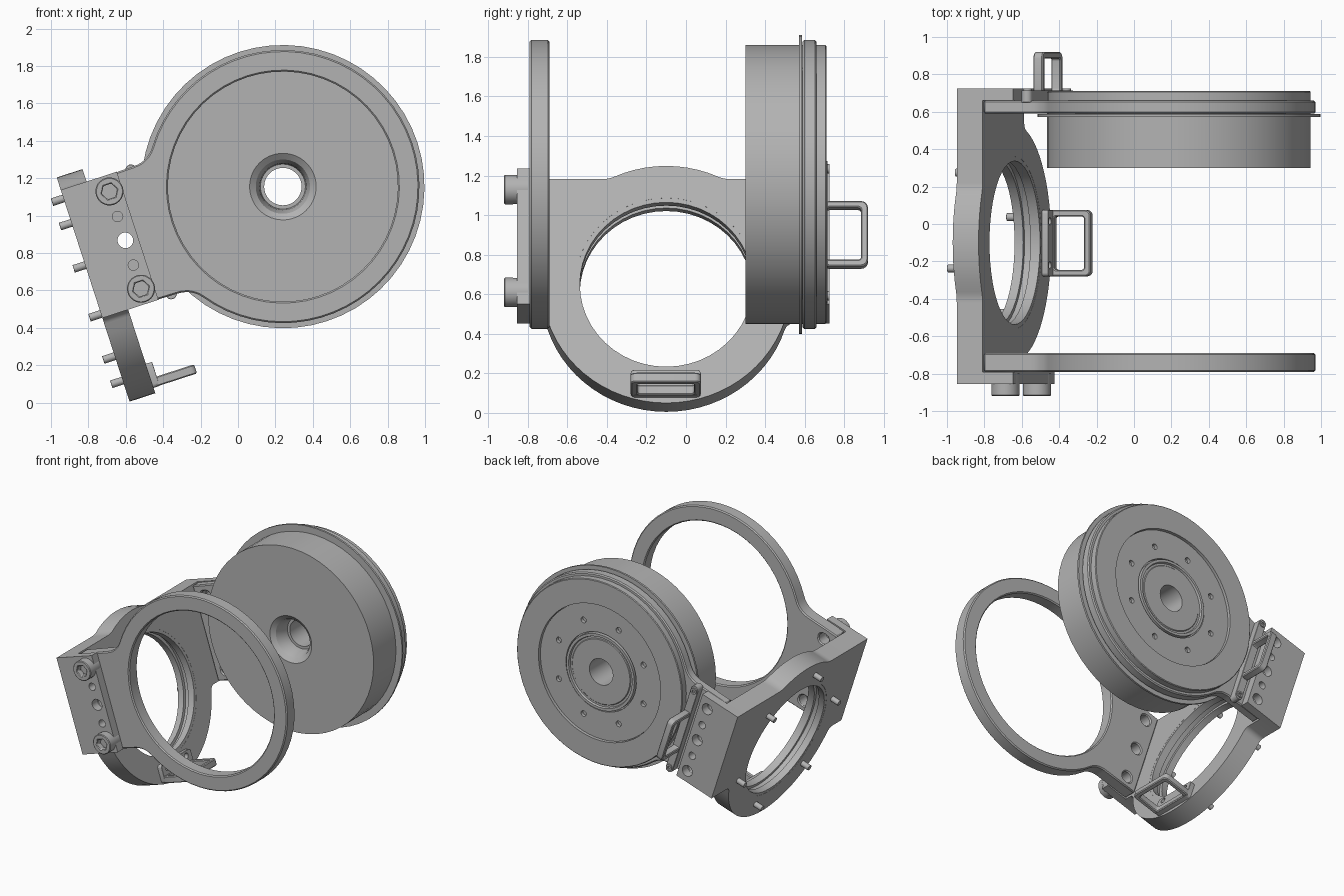
import bpy, bmesh, math
from mathutils import Matrix, Vector

if "Cube" in bpy.data.objects:
    bpy.data.objects.remove(bpy.data.objects["Cube"])

grey = bpy.data.materials.new("machined_grey")
grey.use_nodes = True
grey.diffuse_color = (0.45, 0.45, 0.45, 1)
grey.node_tree.nodes["Principled BSDF"].inputs["Base Color"].default_value = (0.45, 0.45, 0.45, 1)

# Working frame: origin on the ring axis, u / v axes tilted about y
TILT = Matrix.Translation((0.24, 0, 1.155)) @ Matrix.Rotation(math.radians(-18), 4, 'Y')
# Maps profile coordinates (a, b) and depth t to the tilted frame
AXES = {
    'u': lambda a, b, t: (t, a, b),   # profile in y, v
    'y': lambda a, b, t: (a, t, b),   # profile in u, v
    'v': lambda a, b, t: (a, b, t),   # profile in u, y
}


def finish(name, bm, bevel=0):
    bmesh.ops.recalc_face_normals(bm, faces=bm.faces)
    me = bpy.data.meshes.new(name)
    bm.to_mesh(me)
    bm.free()
    me.materials.append(grey)
    me.polygons.foreach_set("use_smooth", [True] * len(me.polygons))
    me.set_sharp_from_angle(angle=math.radians(30))
    ob = bpy.data.objects.new(name, me)
    ob.matrix_world = TILT
    bpy.context.collection.objects.link(ob)
    if bevel:
        mod = ob.modifiers.new("edge_chamfer", 'BEVEL')
        mod.width = bevel
        mod.segments = 1
        mod.limit_method = 'ANGLE'
        mod.angle_limit = math.radians(50)
    return ob


def prism(name, axis, loops, t0, t1, bevel=0):
    """Extrude an outline (first loop) with holes (other loops)."""
    bm = bmesh.new()
    put = AXES[axis]
    for loop in loops:
        vs = [bm.verts.new(put(a, b, t0)) for a, b in loop]
        for i, v in enumerate(vs):
            bm.edges.new((vs[i - 1], v))
    normal = Vector(put(0, 0, 1))
    bmesh.ops.triangle_fill(bm, use_beauty=True, use_dissolve=False, edges=bm.edges[:], normal=normal)
    ext = bmesh.ops.extrude_face_region(bm, geom=bm.faces[:], use_keep_orig=True)
    bmesh.ops.translate(bm, vec=normal * (t1 - t0),
                        verts=[g for g in ext["geom"] if isinstance(g, bmesh.types.BMVert)])
    return finish(name, bm, bevel)


def circle(a, b, r, n=24, start=0):
    return [(a + r * math.cos(start + math.tau * i / n), b + r * math.sin(start + math.tau * i / n))
            for i in range(n)]


def rect(a0, a1, b0, b1, r=0.0, n=4):
    if r == 0:
        return [(a0, b0), (a1, b0), (a1, b1), (a0, b1)]
    pts = []
    corners = [(a1 - r, b1 - r), (a0 + r, b1 - r), (a0 + r, b0 + r), (a1 - r, b0 + r)]
    for k, (a, b) in enumerate(corners):
        for i in range(n + 1):
            t = math.pi / 2 * (k + i / n)
            pts.append((a + r * math.cos(t), b + r * math.sin(t)))
    return pts


def fillet(R, d, f, n=6):
    """Blend from the line at height d into a circle R about the origin."""
    cx, cy = math.sqrt((R + f) ** 2 - (d + f) ** 2), d + f
    end = math.atan2(cy, cx) - math.pi
    return [(cx + f * math.cos(t), cy + f * math.sin(t))
            for t in (-math.pi / 2 + (end + math.pi / 2) * i / n for i in range(n + 1))]


def arc(p, q, R, n, ccw=True):
    """Points strictly between p and q on a circle about the origin."""
    a0, a1 = math.atan2(p[1], p[0]), math.atan2(q[1], q[0])
    if ccw and a1 < a0:
        a1 += math.tau
    if not ccw and a1 > a0:
        a1 -= math.tau
    return [(R * math.cos(a0 + (a1 - a0) * i / n), R * math.sin(a0 + (a1 - a0) * i / n))
            for i in range(1, n)]


def lathe(name, axis, profile, centre=(0, 0), n=56, closed=True):
    """Revolve (radius, depth) points around an axis."""
    bm = bmesh.new()
    put = AXES[axis]
    rings = [[bm.verts.new(put(a, b, t)) for a, b in circle(*centre, r, n)] for r, t in profile]
    for k in range(len(rings) if closed else len(rings) - 1):
        p, q = rings[k], rings[(k + 1) % len(rings)]
        for i in range(n):
            bm.faces.new((p[i - 1], p[i], q[i], q[i - 1]))
    return finish(name, bm)


TOP, BOT = 0.35, -0.37          # mount edges along v
HOLE_U = -0.89                  # column of fixing holes
BOLTS = (0.262, -0.285)

# Ring arms: round hoop blended into a straight mounting tab
up = [(-x, y) for x, y in fillet(0.73, TOP, 0.15)]
low = [(-x, -y) for x, y in fillet(0.73, -BOT, 0.15)]
arm = [(-0.985, BOT + 0.005)] + low + arc(low[-1], up[-1], 0.73, 50) + up[::-1] + [(-0.985, TOP - 0.005)]
arm_holes = [circle(HOLE_U, v, 0.042, 20) for v in (*BOLTS, -0.013)]
for name, y0, y1 in (("front_ring_arm", -0.79, -0.69), ("rear_ring_arm", 0.59, 0.66)):
    prism(name, 'y', [arm, circle(0, 0, 0.615, 56)] + arm_holes, y0, y1, 0.008)

# Base plate: rectangle with a large round boss, bored through
CY, CV, R = -0.1, -0.21, 0.63
t = fillet(R, TOP - CV, 0.15)
b = fillet(R, CV - BOT, 0.05)
tr, br = t, [(x, -y) for x, y in b]
tl, bl = [(-x, y) for x, y in t], [(-x, -y) for x, y in b]
Y0, Y1 = -0.855, 0.725
outline = [(Y1 - CY, BOT - CV), (Y1 - CY, TOP - CV)] + tr + arc(tr[-1], tl[-1], R, 10) + tl[::-1]
outline += [(Y0 - CY, TOP - CV), (Y0 - CY, BOT - CV)] + bl + arc(bl[-1], br[-1], R, 28) + br[::-1]
outline = [(y + CY, v + CV) for y, v in outline]
prism("base_plate", 'u', [outline, circle(CY, CV, 0.46, 48)], -1.135, -0.99)
for name, u0, u1 in (("inner_bore_lip", -1.045, -0.991), ("outer_bore_lip", -1.134, -1.085)):
    lathe(name, 'u', [(0.437, u0), (0.437, u1), (0.463, u1), (0.463, u0)], (CY, CV), 48)

# Side flanges with fixing holes
small = [circle(HOLE_U, v, 0.028, 16) for v in (0.121, -0.152)]
flange = rect(-0.99, -0.82, BOT, TOP)
prism("front_flange", 'y', [flange] + small + arm_holes[2:], Y0, -0.79)
prism("rear_flange", 'y', [flange] + small + arm_holes, 0.66, Y1)

# Socket head bolts on the front flange
for i, v in enumerate(BOLTS):
    prism(f"bolt_head_{i + 1}", 'y', [circle(HOLE_U, v, 0.075, 28), circle(HOLE_U, v, 0.043, 6)],
          -0.92, -0.87, 0.005)
    prism(f"bolt_base_{i + 1}", 'y', [circle(HOLE_U, v, 0.0745, 28)], -0.875, -0.80)

# Locating pins around the bore
for k in range(6):
    a = math.radians(45 + 60 * k)
    prism(f"locating_pin_{k + 1}", 'u',
          [circle(CY + 0.53 * math.cos(a), CV + 0.53 * math.sin(a), 0.021, 16)], -1.2, -1.1, 0.003)

# Drum with thin flange, tapered front recess and centre bore
lathe("drum", 'y', [
    (0.1, 0.69), (0.1, 0.43), (0.12, 0.43), (0.125, 0.38), (0.145, 0.325), (0.178, 0.3),
    (0.705, 0.3), (0.705, 0.572), (0.757, 0.572), (0.757, 0.587), (0.705, 0.587),
    (0.705, 0.705), (0.7, 0.71), (0.52, 0.71), (0.52, 0.665), (0.29, 0.665), (0.29, 0.7),
    (0.27, 0.7), (0.265, 0.685), (0.25, 0.685), (0.245, 0.69)])
holes = [circle(*p, 0.022, 14) for p in circle(0, 0, 0.39, 8, math.radians(4.5))]
prism("drum_cover", 'y', [circle(0, 0, 0.517, 56), circle(0, 0, 0.3, 48)] + holes, 0.66, 0.69)

# Rear handle on its long rounded strip
prism("rear_handle_strip", 'y', [rect(-0.775, -0.715, -0.39, 0.365, 0.029)], 0.65, 0.715, 0.005)
prism("rear_handle", 'u', [rect(0.69, 0.92, -0.2, 0.147, 0.035), rect(0.71, 0.885, -0.165, 0.112, 0.015)],
      -0.772, -0.718, 0.006)
for i, v in enumerate((0.325, -0.35)):
    prism(f"strip_screw_{i + 1}", 'y', [circle(-0.745, v, 0.024, 16), circle(-0.745, v, 0.012, 6)], 0.7, 0.725)

# Lower handle on the inner face of the base plate
prism("lower_handle_base", 'u', [rect(-0.28, 0.075, -0.81, -0.675, 0.02),
                                 circle(-0.22, -0.71, 0.02, 14), circle(0.015, -0.71, 0.02, 14)],
      -1.0, -0.955, 0.004)
prism("lower_handle", 'v', [rect(-0.985, -0.745, -0.28, 0.075, 0.03), rect(-0.95, -0.78, -0.245, 0.04, 0.015)],
      -0.808, -0.757, 0.006)
